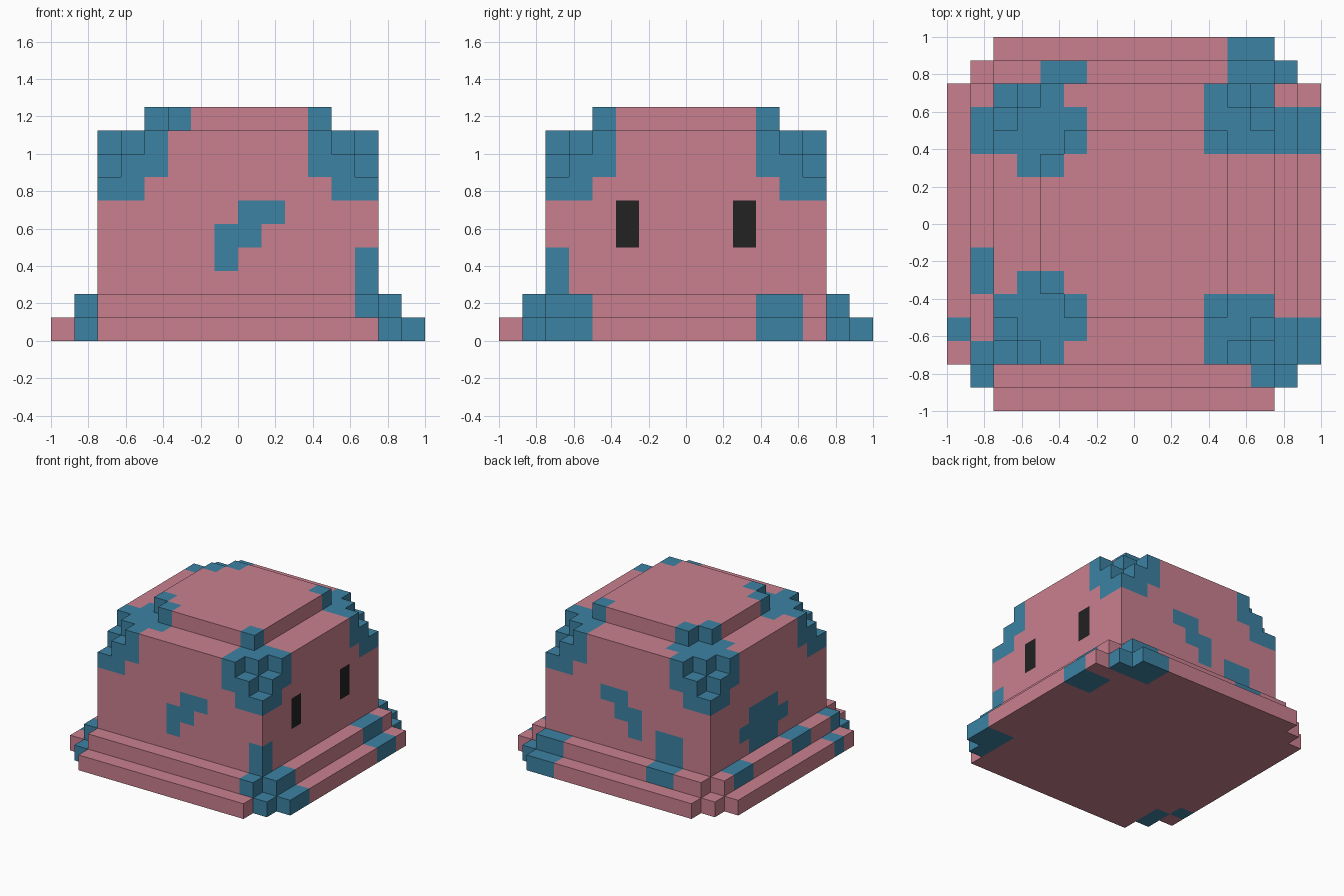
import bpy
import bmesh
from mathutils import Vector
from itertools import product

if "Cube" in bpy.data.objects:
    bpy.data.objects.remove(bpy.data.objects["Cube"])

CELL = 0.125   # block size; the model fills a 16 x 16 x 10 block grid


def material(name, hex_rgb):
    def lin(c):
        return c / 12.92 if c <= 0.04045 else ((c + 0.055) / 1.055) ** 2.4
    m = bpy.data.materials.new(name)
    m.diffuse_color = [lin(int(hex_rgb[i:i + 2], 16) / 255) for i in (0, 2, 4)] + [1]
    m.use_nodes = True
    m.node_tree.nodes["Principled BSDF"].inputs["Base Color"].default_value = m.diffuse_color
    return m


MATS = [material("pink", "C9808E"), material("blue", "3C82A2"), material("black", "222222")]


def box(i0, i1, j0, j1, k0, k1):
    """Set of grid cells in an inclusive index range."""
    return set(product(range(i0, i1 + 1), range(j0, j1 + 1), range(k0, k1 + 1)))


def corner(cells, left, front):
    """Move cells from the front left corner to any corner."""
    return {(i if left else 15 - i, j if front else 15 - j, k) for i, j, k in cells}


CORNERS = [(True, True), (True, False), (False, True), (False, False)]

# Solid parts
body = box(2, 13, 2, 13, 0, 8)
chipped = {(2, 2, 8), (3, 2, 8), (2, 3, 8), (2, 2, 7)}
cap = box(4, 11, 4, 11, 9, 9) - {(4, 4, 9), (4, 11, 9)}
upper_skirt = (box(1, 14, 2, 13, 1, 1) | box(2, 13, 1, 14, 1, 1)) - body
lower_skirt = (box(0, 15, 2, 13, 0, 0) | box(2, 13, 0, 15, 0, 0) | box(1, 14, 1, 14, 0, 0)) - body
for c in CORNERS:
    body -= corner(chipped, *c)

# Blue patches round the four upper corners, larger on the left side
blue = set()
for left, front in CORNERS:
    patch = box(2, 4, 2, 4, 7, 9) | box(2, 3, 2, 3, 6, 6)
    if left:
        patch |= box(5, 5, 3, 4, 8, 9) | box(3, 4, 5, 5, 8, 9)
    blue |= corner(patch, left, front)

# Zigzag on front and back
for j in (2, 13):
    blue |= box(8, 9, j, j, 5, 5) | box(7, 8, j, j, 4, 4) | box(7, 7, j, j, 3, 3)
# Blot on the left wall
blue |= box(2, 2, 7, 9, 4, 4) | box(2, 2, 6, 10, 3, 3) | box(2, 2, 7, 9, 2, 2)
# Low patch on the back wall and front right corner
blue |= box(4, 5, 13, 13, 2, 3) | box(4, 5, 14, 14, 1, 1) | box(13, 13, 2, 2, 2, 3)
# Skirt patches: right side, back right, front right, left side
blue |= box(14, 15, 2, 3, 0, 1) | box(14, 15, 11, 12, 0, 1)
blue |= box(12, 13, 14, 15, 0, 1) | {(14, 14, 0), (13, 1, 1), (14, 1, 0)}
blue |= box(1, 1, 5, 6, 1, 1) | box(1, 1, 11, 12, 1, 1)
blue |= box(1, 1, 1, 2, 0, 1) | {(0, 3, 0)}
# Eyes on the right wall
eyes = box(13, 13, 5, 5, 4, 5) | box(13, 13, 10, 10, 4, 5)

solid = body | cap | upper_skirt | lower_skirt


def build(name, cells):
    """Make the outer faces of one part, coloured by cell."""
    bm = bmesh.new()
    for cell in sorted(cells):
        for axis, sign in product(range(3), (-1, 1)):
            near = list(cell)
            near[axis] += sign
            if tuple(near) in solid:
                continue
            n, u, v = Vector(), Vector(), Vector()
            n[axis] = sign / 2
            u[(axis + 1) % 3] = 0.5
            v[(axis + 2) % 3] = sign / 2
            mid = Vector(cell) + Vector((0.5 - 8, 0.5 - 8, 0.5)) + n
            f = bm.faces.new([bm.verts.new((mid + a * u + b * v) * CELL)
                              for a, b in ((-1, -1), (1, -1), (1, 1), (-1, 1))])
            f.material_index = 2 if cell in eyes else 1 if cell in blue else 0
    bmesh.ops.remove_doubles(bm, verts=bm.verts, dist=1e-4)
    me = bpy.data.meshes.new(name)
    bm.to_mesh(me)
    bm.free()
    for m in MATS:
        me.materials.append(m)
    bpy.context.collection.objects.link(bpy.data.objects.new(name, me))


for name, cells in (("body", body), ("top_cap", cap),
                    ("upper_skirt", upper_skirt), ("lower_skirt", lower_skirt)):
    build(name, cells)
